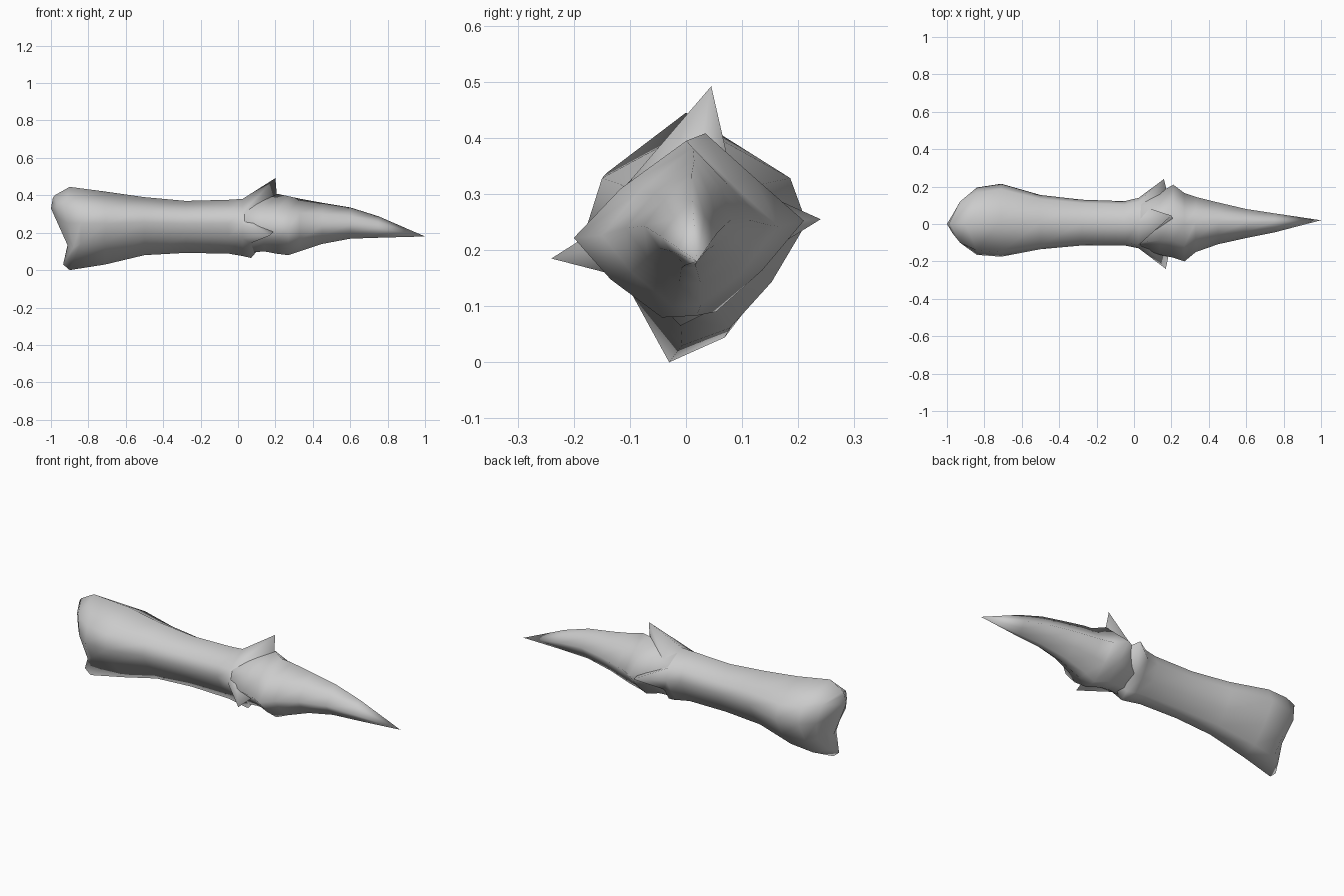
import bpy, bmesh

# Nine-point cross-sections, clockwise from the top: (y, z) in -1..1
BONE = [(0, 1), (.85, .53), (1, .12), (.68, -.42), (.3, -.84),
        (-.14, -1), (-.68, -.38), (-1, .12), (-.87, .53)]
CLAW = [(.1, 1), (.54, .52), (1, .03), (.62, -.52), (.2, -.98),
        (-.14, -1), (-.64, -.57), (-1, -.1), (-.54, .46)]


def section(shape, x, y0, y1, z0, z1):
    cy, cz, hy, hz = (y0 + y1) / 2, (z0 + z1) / 2, (y1 - y0) / 2, (z1 - z0) / 2
    return [(x, cy + y * hy, cz + z * hz) for y, z in shape]


def loft(name, rings, start, end):
    bm = bmesh.new()
    rows = [[bm.verts.new(p) for p in r] for r in rings]
    a, b = bm.verts.new(start), bm.verts.new(end)
    n = len(rows[0])
    for i in range(n):
        j = (i + 1) % n
        for r, s in zip(rows, rows[1:]):
            bm.faces.new((r[i], r[j], s[j], s[i]))
        bm.faces.new((a, rows[0][j], rows[0][i]))
        bm.faces.new((b, rows[-1][i], rows[-1][j]))
    bmesh.ops.recalc_face_normals(bm, faces=bm.faces)
    for f in bm.faces:
        f.smooth = True
    mesh = bpy.data.meshes.new(name)
    bm.to_mesh(mesh)
    bm.free()
    ob = bpy.data.objects.new(name, mesh)
    bpy.context.collection.objects.link(ob)


# Rounded, notched knuckle end
inner = [(-.99, 0, .385), (-.97, .05, .34), (-.95, .07, .27), (-.91, .05, .18), (-.91, .02, .14),
         (-.91, -.02, .13), (-.91, -.05, .17), (-.95, -.07, .27), (-.97, -.05, .34)]
rim = [(-.98, 0, .4), (-.93, .12, .35), (-.91, .135, .25), (-.88, .085, .13), (-.91, .02, .06),
       (-.935, -.03, .03), (-.88, -.085, .12), (-.91, -.115, .25), (-.93, -.1, .35)]

# Shaft, flaring out to the knuckle
shaft = [section(BONE, *s) for s in [
    (-.84, -.165, .195, .01, .438), (-.71, -.175, .215, .03, .42),
    (-.5, -.135, .155, .08, .39), (-.28, -.115, .13, .092, .37),
    (-.05, -.115, .122, .088, .376), (.025, -.13, .14, .075, .381)]]
shaft[0][5] = (-.9, -.03, 0)
shaft[0][0] = (-.9, 0, .445)

# Torn collar with pointed tips at the top and both sides, rooted in the claw
collar = [(.2, .045, .492), (.06, .09, .295), (.16, .24, .255), (.07, .095, .165), (.08, .04, .09),
          (.07, -.01, .065), (.07, -.085, .145), (.17, -.24, .185), (.045, -.09, .28)]
loft("finger_bone", [inner, rim] + shaft + [collar], (-1, 0, .33), (.22, 0, .24))

# Tapered claw emerging from the collar
claw = [section(BONE, 0, -.118, .118, .088, .372)] + [section(CLAW, *s) for s in [
    (.14, -.165, .17, .1, .4),
    (.21, -.18, .21, .087, .408), (.27, -.2, .165, .08, .395),
    (.33, -.15, .145, .1, .382), (.45, -.108, .115, .14, .36),
    (.6, -.075, .08, .168, .335), (.75, -.045, .057, .173, .288)]]
loft("claw", claw, (0, 0, .24), (1, .02, .18))
